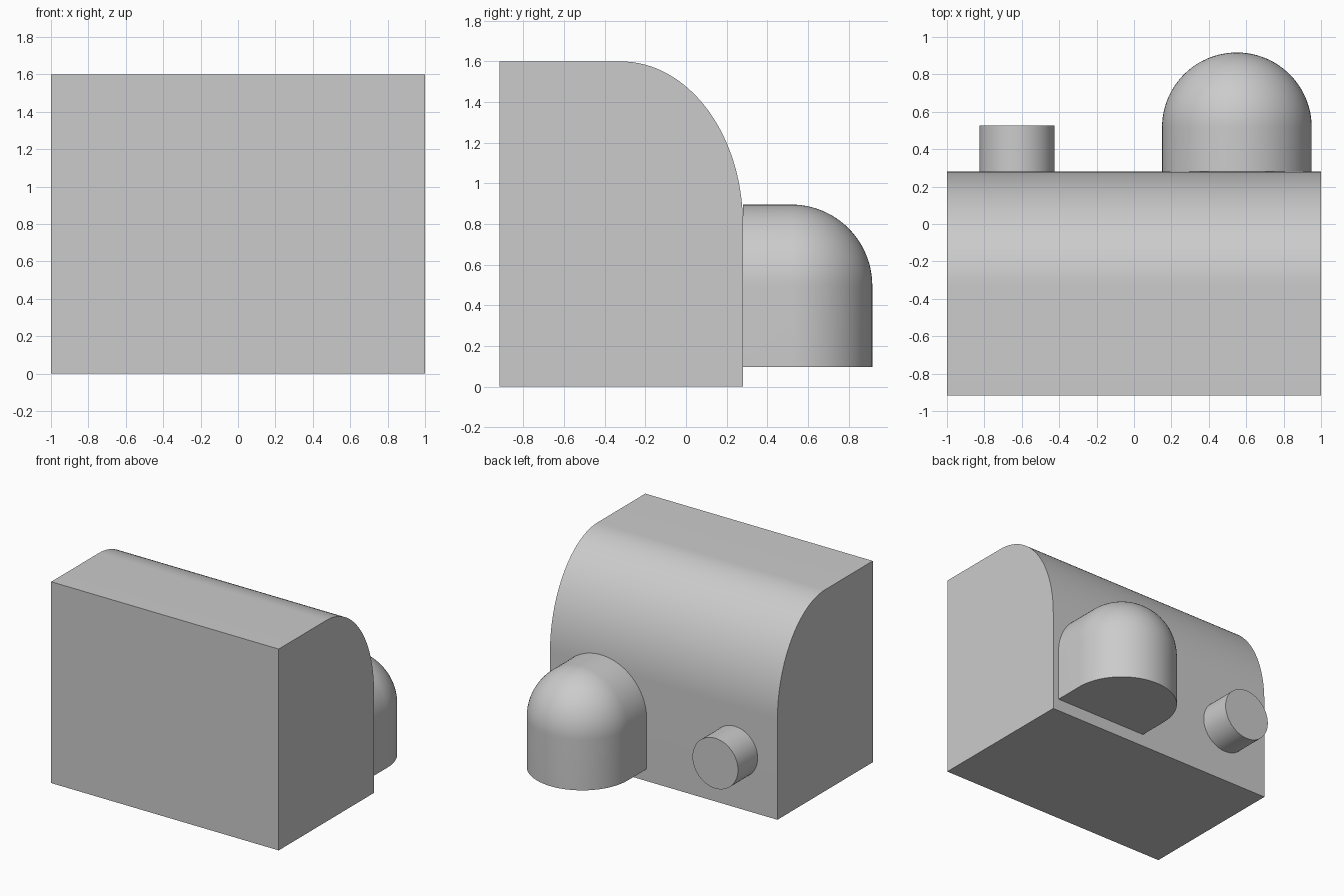
import bpy
import bmesh
from math import sin, cos, pi, radians

if "Cube" in bpy.data.objects:
    bpy.data.objects.remove(bpy.data.objects["Cube"])

BACK = 0.28        # rear wall of the housing
FRONT = -0.917     # front wall of the housing


def finish(name, bm):
    """Turn a bmesh into a named object, smooth with sharp edges kept."""
    bmesh.ops.remove_doubles(bm, verts=bm.verts, dist=1e-5)
    bmesh.ops.recalc_face_normals(bm, faces=bm.faces)
    mesh = bpy.data.meshes.new(name)
    bm.to_mesh(mesh)
    bm.free()
    obj = bpy.data.objects.new(name, mesh)
    bpy.context.collection.objects.link(obj)
    bpy.ops.object.select_all(action='DESELECT')
    obj.select_set(True)
    bpy.context.view_layer.objects.active = obj
    bpy.ops.object.shade_smooth_by_angle(angle=radians(30))
    return obj


def loft(name, rings):
    """Skin a stack of equal-length closed rings and cap both ends."""
    bm = bmesh.new()
    loops = [[bm.verts.new(p) for p in ring] for ring in rings]
    for a, b in zip(loops, loops[1:]):
        for i in range(len(a)):
            j = (i + 1) % len(a)
            bm.faces.new((a[i], a[j], b[j], b[i]))
    bm.faces.new(loops[0])
    # a collapsed last ring needs no cap
    if (loops[-1][0].co - loops[-1][-1].co).length > 1e-4:
        bm.faces.new(loops[-1])
    return finish(name, bm)


# Housing: side profile with an elliptical rear shoulder, extruded along x
profile = [(FRONT, 0.0), (BACK, 0.0)]
for i in range(33):
    t = pi / 2 * i / 32
    profile.append((BACK - 0.6 + 0.6 * cos(t), 0.8 + 0.8 * sin(t)))
profile.append((FRONT, 1.6))
loft("housing", [[(x, y, z) for y, z in profile] for x in (-1, 1)])


# Domed pod: U-shaped outline, upright below and narrowing to a round top
def pod_ring(width, z, cx=0.55, cy=0.517, steps=48):
    ring = [(cx + width, BACK, z)]
    for i in range(steps + 1):
        a = pi * i / steps
        ring.append((cx + width * cos(a), cy + width * sin(a), z))
    ring.append((cx - width, BACK, z))
    return ring


R, SPRING = 0.4, 0.496
rings = [pod_ring(R, SPRING - R)]
for i in range(25):
    p = pi / 2 * i / 24
    rings.append(pod_ring(R * cos(p), SPRING + R * sin(p)))
loft("domed_pod", rings)

# Round knob on the rear wall
loft("rear_knob", [[(-0.626 + 0.2 * cos(2 * pi * i / 64), y, 0.443 + 0.2 * sin(2 * pi * i / 64))
                    for i in range(64)] for y in (BACK, 0.527)])
